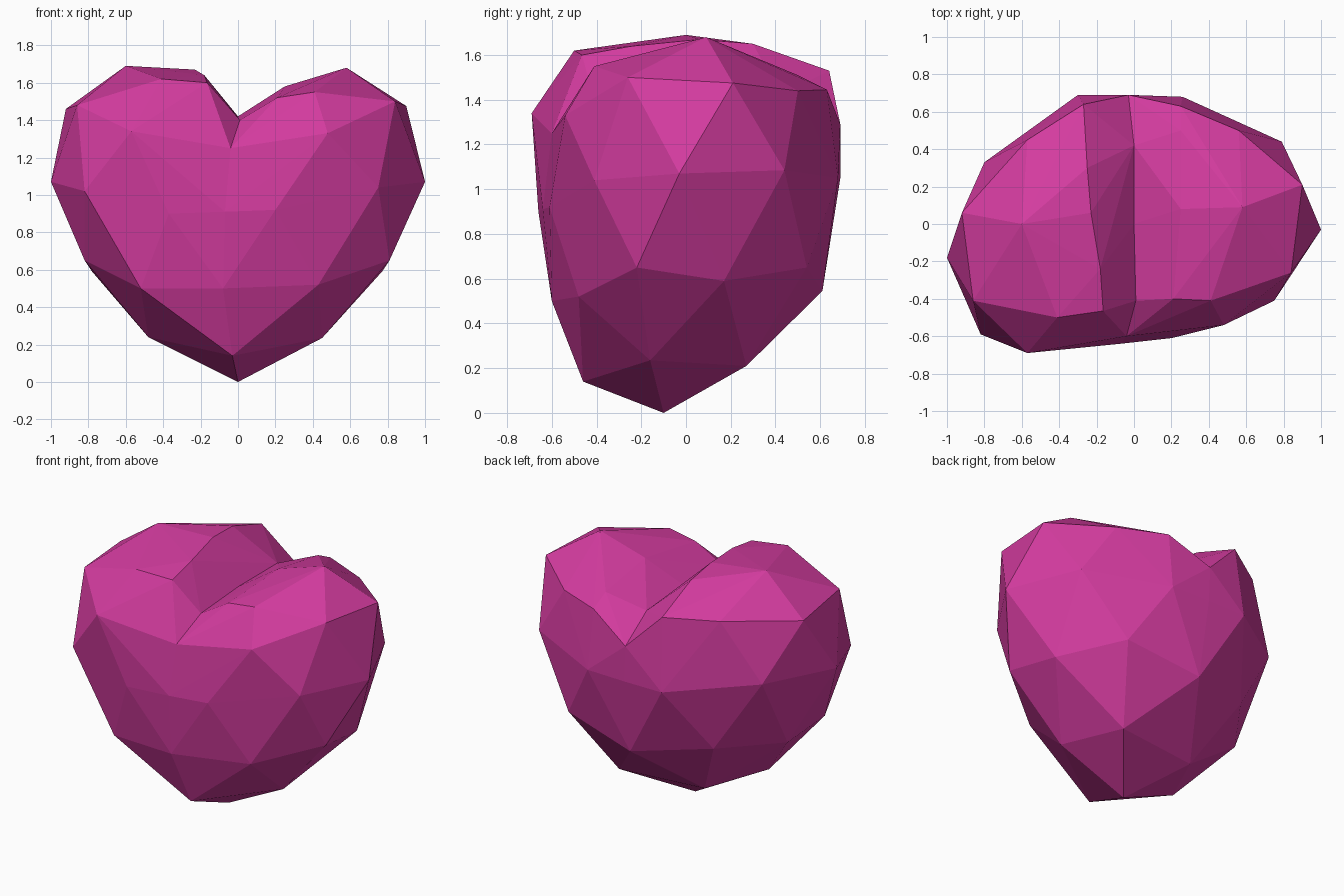
import bpy, bmesh

cube = bpy.data.objects.get("Cube")
if cube:
    bpy.data.objects.remove(cube, do_unlink=True)

# Single magenta material
pink = bpy.data.materials.new("magenta")
pink.use_nodes = True
COLOUR = (0.665, 0.045, 0.352, 1.0)
pink.diffuse_color = COLOUR
pink.node_tree.nodes["Principled BSDF"].inputs["Base Color"].default_value = COLOUR

# Closed profile where the two lobes meet: tip, up the front, along the cleft, down the back
SEAM = [
    (0, -0.10, 0), (-0.03, -0.46, 0.14), (-0.08, -0.60, 0.50),
    (-0.07, -0.64, 0.91), (-0.04, -0.60, 1.25),
    (0.01, -0.41, 1.40), (0, 0, 1.42), (0, 0.42, 1.42),
    (-0.03, 0.69, 1.29), (-0.02, 0.69, 1.05), (-0.01, 0.61, 0.545),
    (0.01, 0.235, 0.21),
]

# Outer corners of each lobe, ring by ring from the bottom up
RIGHT_LOBE = [
    (-0.48, -0.20, 0.24), (-0.28, 0.20, 0.21),
    (-0.52, -0.58, 0.50), (-0.82, -0.31, 0.65), (-0.78, 0.03, 0.59), (-0.50, 0.42, 0.62),
    (-0.37, -0.66, 0.90), (-0.82, -0.59, 1.02), (-1.0, -0.18, 1.07),
    (-0.80, 0.33, 1.10), (-0.30, 0.69, 1.05),
    (-0.57, -0.69, 1.34), (-0.86, -0.41, 1.48), (-0.92, 0.06, 1.46), (-0.57, 0.45, 1.51),
    (-0.41, -0.50, 1.62), (-0.60, 0, 1.69),
    # crest beside the cleft
    (-0.165, -0.465, 1.60), (-0.18, -0.24, 1.64), (-0.23, 0.06, 1.67),
    (-0.25, 0.30, 1.65), (-0.27, 0.64, 1.53),
]
LEFT_LOBE = [
    (0.45, -0.16, 0.235), (0.31, 0.27, 0.21),
    (0.43, -0.48, 0.52), (0.81, -0.22, 0.65), (0.77, 0.17, 0.59), (0.50, 0.54, 0.65),
    (0.20, -0.61, 0.92), (0.75, -0.41, 1.04), (1.0, -0.03, 1.07),
    (0.79, 0.44, 1.085), (0.26, 0.68, 1.05),
    (0.48, -0.54, 1.33), (0.84, -0.26, 1.50), (0.90, 0.21, 1.475), (0.56, 0.50, 1.44),
    (0.41, -0.41, 1.55), (0.58, 0.09, 1.68),
    # shoulder beside the cleft
    (0.21, -0.40, 1.52), (0.25, 0.08, 1.58), (0.25, 0.50, 1.51), (0.25, 0.63, 1.445),
]


def lobe_mesh(points):
    """Faceted hull of one lobe, left open along the seam."""
    bm = bmesh.new()
    seam = {bm.verts.new(p) for p in SEAM}
    for p in points:
        bm.verts.new(p)
    bmesh.ops.convex_hull(bm, input=bm.verts[:])
    inner = [f for f in bm.faces if all(v in seam for v in f.verts)]
    bmesh.ops.delete(bm, geom=inner, context='FACES')
    bmesh.ops.delete(bm, geom=[v for v in bm.verts if not v.link_faces], context='VERTS')
    mesh = bpy.data.meshes.new("lobe")
    bm.to_mesh(mesh)
    bm.free()
    return mesh


# Join both lobes into one heart
heart = bmesh.new()
for lobe in (RIGHT_LOBE, LEFT_LOBE):
    part = lobe_mesh(lobe)
    heart.from_mesh(part)
    bpy.data.meshes.remove(part)
bmesh.ops.remove_doubles(heart, verts=heart.verts[:], dist=0.001)
bmesh.ops.recalc_face_normals(heart, faces=heart.faces[:])
for f in heart.faces:
    f.smooth = False

mesh = bpy.data.meshes.new("heart")
heart.to_mesh(mesh)
heart.free()
mesh.materials.append(pink)
bpy.context.collection.objects.link(bpy.data.objects.new("heart", mesh))
